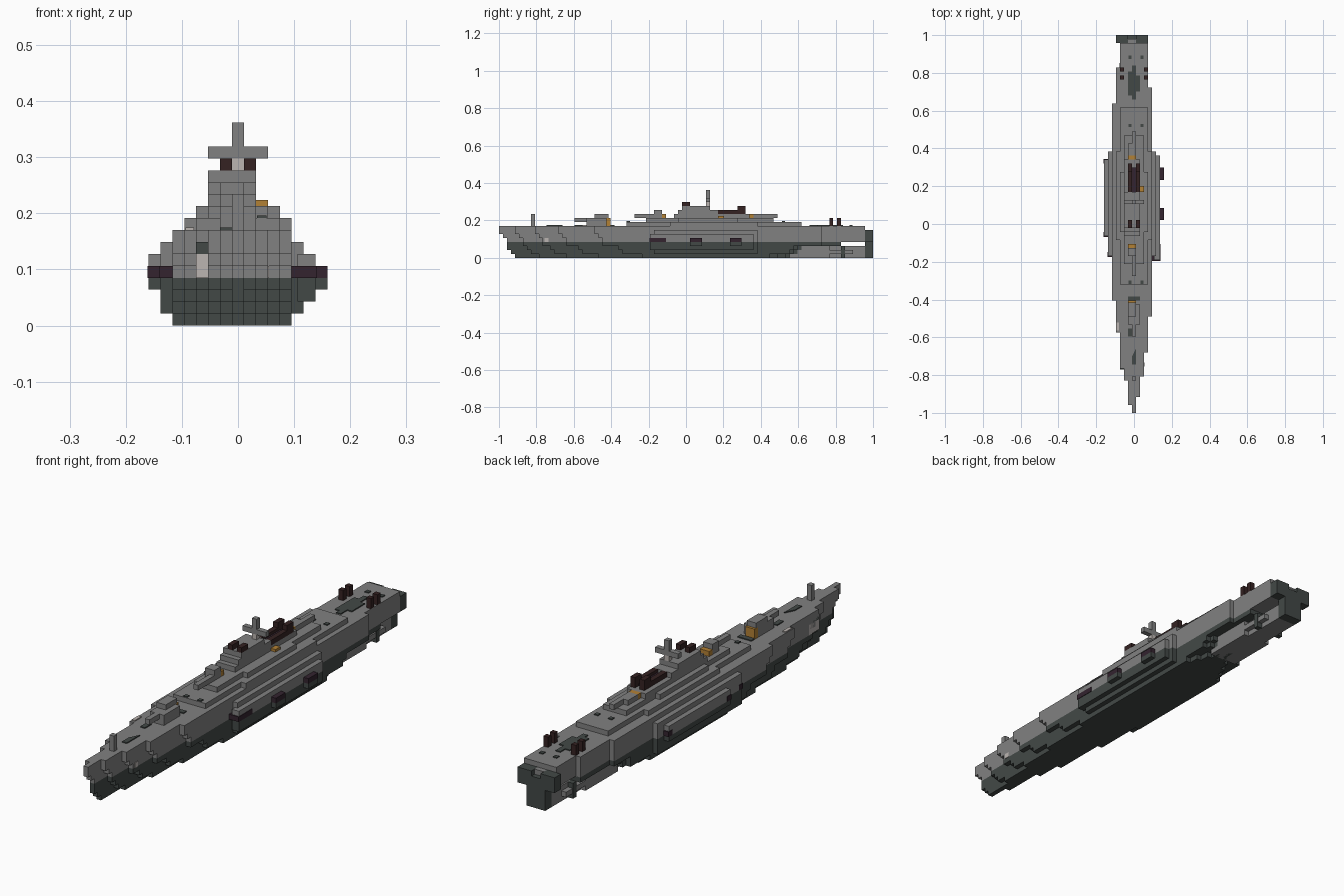
import bpy, bmesh

cube = bpy.data.objects.get("Cube")
if cube:
    bpy.data.objects.remove(cube, do_unlink=True)

V = 2 / 94  # size of one block; all sizes below are counted in blocks


def material(name, r, g, b):
    m = bpy.data.materials.new(name)
    m.use_nodes = True
    m.diffuse_color = (r, g, b, 1)
    m.node_tree.nodes["Principled BSDF"].inputs["Base Color"].default_value = (r, g, b, 1)
    return m


GREY = material("hull grey", .22, .22, .22)
GREEN = material("dark green grey", .055, .066, .062)
RED = material("dark red brown", .035, .016, .016)
PURPLE = material("dark purple", .033, .017, .028)
GOLD = material("gold", .45, .22, .035)
LIGHT = material("light grey", .5, .46, .44)


def finish(name, bm, mat):
    bmesh.ops.scale(bm, vec=(V, V, V), verts=bm.verts)
    bmesh.ops.recalc_face_normals(bm, faces=bm.faces)
    mesh = bpy.data.meshes.new(name)
    bm.to_mesh(mesh)
    bm.free()
    mesh.materials.append(mat)
    bpy.context.collection.objects.link(bpy.data.objects.new(name, mesh))


def box(name, mat, x, y, z):
    """Block spanning the given (low, high) ranges."""
    bm = bmesh.new()
    for v in bmesh.ops.create_cube(bm, size=1)["verts"]:
        v.co = [r[1] if c > 0 else r[0] for c, r in zip(v.co, (x, y, z))]
    finish(name, bm, mat)


def stepped(name, mat, right, left, z):
    """Slab with a stepped outline; each side lists (start, end) per column outward."""
    def side(spans, sign):
        pts = []
        for i, (s, e) in enumerate(spans):
            w = sign * (i + .5)
            if i:
                pts.append((w - sign, s))
            pts.append((w, s))
        for i in reversed(range(len(spans))):
            w = sign * (i + .5)
            pts.append((w, spans[i][1]))
            if i:
                pts.append((w - sign, spans[i][1]))
        return pts
    outline = side(right, 1) + side(left, -1)[::-1]
    clean = []
    for p in outline:
        if not clean or p != clean[-1]:
            clean.append(p)
    bm = bmesh.new()
    face = bm.faces.new([bm.verts.new((x, y, z[0])) for x, y in clean])
    top = bmesh.ops.extrude_face_region(bm, geom=[face])["geom"]
    bmesh.ops.translate(bm, vec=(0, 0, z[1] - z[0]),
                        verts=[v for v in top if isinstance(v, bmesh.types.BMVert)])
    finish(name, bm, mat)


# Hull: layers shrink and shorten towards the keel
RIGHT = list(zip([-47, -43, -38, -32, -23], [45, 45, 45, 45, 34]))
LEFT = list(zip([-47, -45, -39, -36, -27, -19], [45, 45, 45, 45, 39, 30]))
LAG = [4, 3, 2, 2, 2, 1, 0, 0]
TAPER = [2, 1, 1, 0, 0, 0, 0, 0]
AFT = [29, 30, 31, 39, 45, 45, 45, 45]
for k in range(8):
    def trim(spans):
        return [(s + LAG[k] + i * TAPER[k], min(e, AFT[k]) - i * TAPER[k])
                for i, (s, e) in enumerate(spans)]
    stepped(f"hull_layer_{k}", GREEN if k < 4 else GREY, trim(RIGHT), trim(LEFT), (k, k + 1))

# Side bulges amidships
for k in range(1, 7):
    mat = GREEN if k < 4 else GREY
    box(f"bulge_inner_{k}", mat, (-6.5, 5.5), (-8, 18), (k, k + 1))
    if 2 <= k <= 5:
        box(f"bulge_left_{k}", mat, (5, 6.5), (-9, 17), (k, k + 1))
    if 3 <= k <= 5:
        box(f"bulge_right_{k}", mat, (-7.5, -6), (-3, 16), (k, k + 1))
for y in ((1, 4), (11, 14)):
    box("sponson_left", PURPLE, (6.5, 7.5), y, (4, 5))
    box("sponson_left_base", GREEN, (6.5, 7.5), y, (3, 4))
box("sponson_left_front", PURPLE, (4.5, 6.6), (-9.2, -5), (4, 5))
box("sponson_right_front", PURPLE, (-6.6, -5.5), (-8.2, -7), (4, 5))
for y in ((-3.2, -2), (15, 16.2)):
    box("sponson_right", PURPLE, (-7.6, -6.5), y, (4, 5))

# Raised decks and tower
box("lower_deck", GREY, (-3.5, 3.5), (-15, 29), (8, 9))
box("lower_deck_wide", GREY, (-4.5, 4.5), (-4, 18), (8, 9))
box("upper_deck", GREY, (-2.5, 2.5), (-10, 22), (9, 10))
box("upper_deck_wide", GREY, (-3.5, 3.5), (-2, 13), (9, 10))
box("tower_base", GREY, (-2.5, 1.5), (-3, 16), (10, 11))
box("tower_middle", GREY, (-2.5, 1.5), (-2, 8), (11, 12))
box("tower_top", GREY, (-2.5, 1.5), (-1, 6), (12, 13))
box("mast_base", LIGHT, (-.5, .5), (5, 6), (13, 14))
box("mast", GREY, (-.5, .5), (5, 6), (14, 17))
box("mast_arm", GREY, (-2.5, 2.5), (5, 6), (14, 15))
for x in (-1, 1):
    box("lookout", RED, (x - .5, x + .5), (-1, 1), (13, 14))

# Crane frame behind the tower
for x in (-1, 1):
    box("crane_rail", RED, (x - .5, x + .5), (8, 15), (11, 12))
    box("crane_post", RED, (x - .5, x + .5), (13, 15), (12, 13))
box("crane_bed", PURPLE, (-.5, .5), (8, 14), (11, 11.4))

# Gun turrets with gold rear blocks
box("fore_barrel", GREY, (-.5, .5), (-28, -25), (9, 10))
box("fore_turret", GREY, (-1.5, 1.5), (-25, -20), (8, 10))
box("fore_turret_top", GREY, (-1.5, .5), (-23, -19.5), (10, 11))
box("fore_turret_back", GOLD, (-1.5, .5), (-20, -19), (8, 10))
box("middle_barrel", GREY, (-.5, .5), (-13, -8), (10, 11))
box("middle_turret", GREY, (-1.5, .5), (-8, -6), (10, 12))
box("middle_turret_back", GOLD, (-1.5, .5), (-6, -5), (10, 11))
box("aft_turret", GREY, (-1.5, .5), (17, 20), (10, 11))
box("aft_turret_front", GOLD, (-1.5, .5), (16, 17), (10, 11))
box("aft_barrel", GREY, (-.5, .5), (20, 23), (10, 11))
box("side_locker", GOLD, (1.5, 2.5), (8, 9.5), (10, 10.5))

# Posts on the open deck
box("bow_post", GREY, (-.5, .5), (-39, -38), (8, 11))
for x in (-3, 3):
    for y in (36, 38):
        box("stern_post", RED, (x - .5, x + .5), (y, y + 1), (8, 10))

# Painted deck patches and hatches
PAINT = (8, 8.2)
stepped("aft_deck_patch", GREEN, [(31, 39.5), (33, 37)], [(31, 39.5), (32, 38)], PAINT)
stepped("fore_deck_patch", GREEN, [(-35, -31)], [(-35, -33)], PAINT)
box("fore_turret_mat", GREEN, (-1.5, 1.5), (-19, -18), PAINT)
box("deck_mark", GREEN, (-1.5, -.5), (-28, -26), PAINT)
for x in (-1, 2):
    for y, z in ((-14.5, 9), (24.5, 9), (41.5, 8)):
        box("hatch", GREEN, (x - .4, x + .4), (y - .4, y + .4), (z, z + .2))
box("deck_light", LIGHT, (-4.4, -3.7), (-26.5, -24.5), PAINT)
box("bow_light_right", LIGHT, (-3.5, -2.5), (-36.2, -33), (4, 6))
box("bow_mark_right", GREEN, (-3.5, -2.5), (-36.2, -34), (6, 7))
box("bow_light_left", LIGHT, (1.5, 2.6), (-35.5, -34.5), (4, 5))

# Stern: grey skeg, shafts and end frame
box("skeg", GREY, (-2.5, 1.5), (27, 45), (0, 3))
box("skeg_wide", GREY, (-3.5, 2.5), (26, 36), (0, 3))
for x in (-3, 2):
    box("shaft", GREY, (x - .5, x + .5), (34, 42), (1, 2))
    box("screw", GREEN, (x - .6, x + .6), (39, 40), (0, 3))
box("rudder_stem", GREEN, (-2.5, 1.5), (45, 47), (0, 4))
box("stern_beam", GREEN, (-4.5, 3.5), (45, 47), (4, 6))
for x in ((-4.5, -1.5), (.5, 3.5)):
    box("stern_horn", GREEN, x, (45, 47), (6, 7))
box("stern_notch", GREY, (-1.5, .5), (45, 46), (6, 7))
